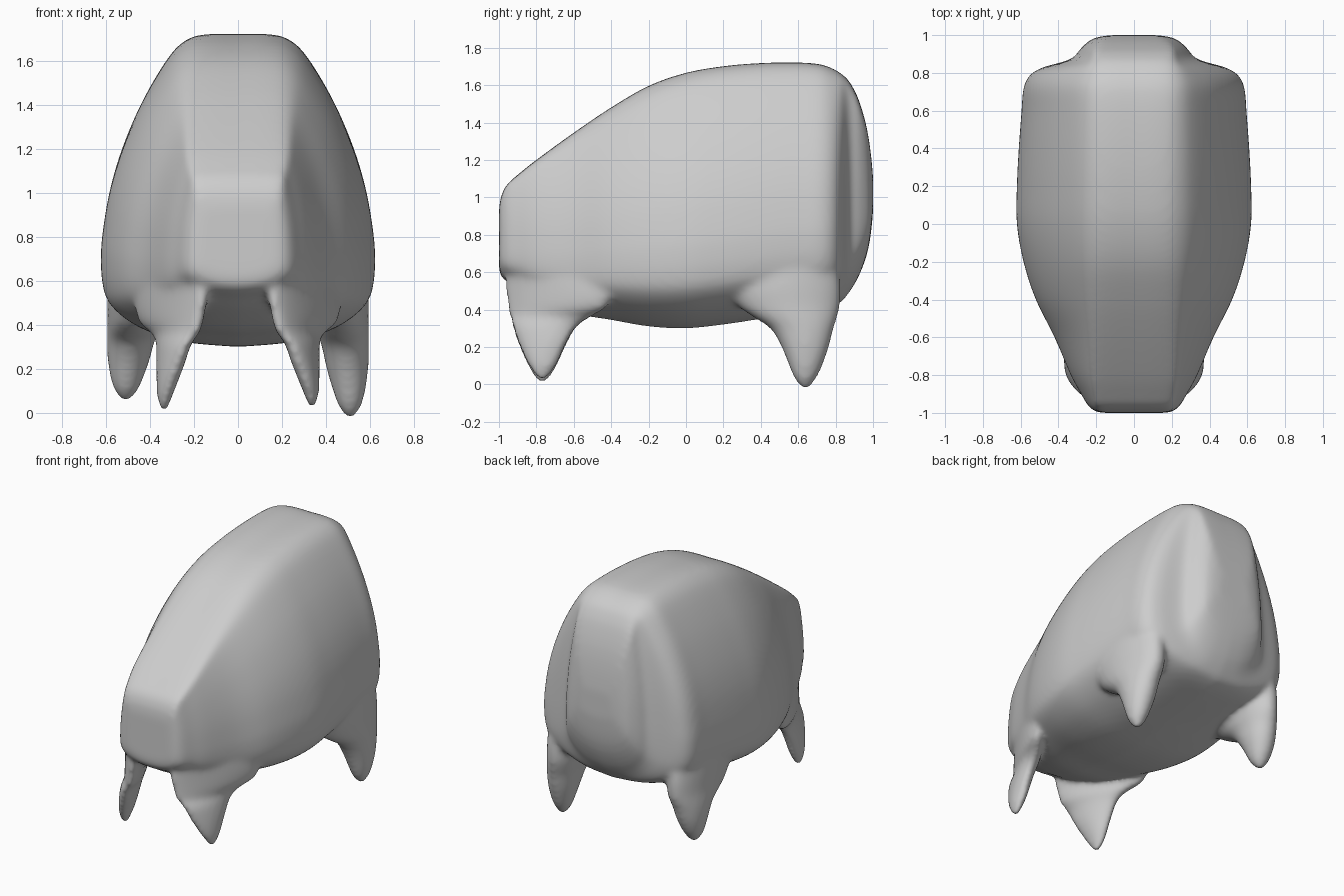
import bpy
import bmesh
import math
from mathutils import Vector

cube = bpy.data.objects.get("Cube")
if cube:
    bpy.data.objects.remove(cube, do_unlink=True)


def spline(points, steps):
    """Smooth curve through points with any number of components."""
    pts = [Vector(p) for p in points]
    last = len(pts) - 1
    curve = []
    for i in range(last):
        a, b = pts[i], pts[i + 1]
        ta = (b - pts[max(i - 1, 0)]) / 2
        tb = (pts[min(i + 2, last)] - a) / 2
        for s in range(steps):
            t = s / steps
            u = 1 - t
            curve.append(a * (u * u * (1 + 2 * t)) + ta * (t * u * u)
                         + b * (t * t * (3 - 2 * t)) - tb * (t * t * u))
    return curve + [pts[-1]]


def loft(bm, rings):
    """Closed skin over a row of equal rings."""
    rows = [[bm.verts.new(co) for co in ring] for ring in rings]
    count = len(rows[0])
    for a, b in zip(rows, rows[1:]):
        for i in range(count):
            j = (i + 1) % count
            bm.faces.new((a[i], a[j], b[j], b[i]))
    bm.faces.new(rows[0])
    bm.faces.new(rows[-1])


# Upper flank: (height share, blend from roof width to full width)
FLANK = [(.985, .01), (.93, .23), (.79, .53), (.64, .76), (.5, .905), (.36, .985), (.28, 1)]
# Underside: (height share, share of full width)
UNDER = [(.21, .99), (.15, .95), (.095, .83), (.05, .65), (.015, .38), (0, 0)]


def body_ring(station):
    y, low, high, roof, width = station
    half = [(0, 1), (roof * .6, 1)]
    half += [(roof + (width - roof) * f, t) for t, f in FLANK]
    half += [(width * f, t) for t, f in UNDER]
    side = spline(half, 4)
    outline = list(side) + [Vector((-p.x, p.y)) for p in reversed(side[1:-1])]
    return [(p.x, y, low + (high - low) * p.y) for p in outline]


# Body stations: y, underside, roof, roof half width, full half width
BODY = [
    (-1, .62, .93, .15, .17), (-.99, .58, 1, .19, .21), (-.96, .55, 1.065, .2, .245),
    (-.9, .52, 1.12, .21, .28), (-.8, .46, 1.2, .22, .335), (-.6, .38, 1.345, .22, .42),
    (-.4, .345, 1.48, .22, .52), (-.2, .31, 1.595, .22, .585), (0, .3, 1.665, .22, .62),
    (.2, .32, 1.7, .22, .62), (.4, .35, 1.717, .22, .61), (.6, .38, 1.72, .22, .595),
    (.72, .4, 1.71, .22, .585), (.79, .42, 1.685, .21, .55), (.83, .44, 1.66, .21, .48),
    (.86, .475, 1.635, .2, .37), (.885, .51, 1.6, .2, .315), (.92, .57, 1.53, .2, .29),
    (.96, .67, 1.4, .18, .25), (.985, .78, 1.26, .15, .21), (1, .92, 1.11, .1, .13),
]

# Leg levels: z, centre x, half thickness, front y, back y, outward slant
FRONT_LEG = [
    (-.02, .335, .015, -.79, -.75, 0), (.03, .335, .03, -.825, -.71, .1),
    (.1, .325, .043, -.86, -.675, .15), (.2, .308, .055, -.9, -.635, .25),
    (.3, .293, .06, -.93, -.58, .3), (.36, .285, .065, -.945, -.5, .4),
    (.42, .305, .075, -.955, -.42, .48), (.55, .3, .08, -.965, -.4, .5),
    (.8, .27, .07, -.94, -.5, .45),
]
BACK_LEG = [
    (-.02, .51, .02, .62, .66, 0), (.03, .508, .052, .58, .695, 0),
    (.1, .505, .074, .55, .73, 0), (.2, .497, .095, .51, .765, 0),
    (.3, .488, .107, .45, .79, 0), (.36, .478, .117, .36, .81, 0),
    (.43, .468, .125, .27, .825, 0), (.55, .465, .127, .22, .825, 0),
    (.8, .45, .12, .35, .79, 0),
]


def leg(bm, levels, side, lift):
    """Tapered leg flaring into the flank; lift raises only the foot."""
    rings = []
    for z, middle, thick, front, back, slant in spline(levels, 4):
        z += lift * max(0, 1 - max(z, 0) / .4)
        ring = []
        for k in range(32):
            angle = k * math.tau / 32
            dy = (back - front) / 2 * math.sin(angle)
            x = middle + thick * math.cos(angle) + slant * dy
            ring.append((side * x, (front + back) / 2 + dy, z))
        rings.append(ring)
    loft(bm, rings)


# Body and four legs in one mesh
bm = bmesh.new()
loft(bm, [body_ring(s) for s in spline(BODY, 4)])
leg(bm, FRONT_LEG, 1, .045)
leg(bm, FRONT_LEG, -1, .03)
leg(bm, BACK_LEG, 1, 0)
leg(bm, BACK_LEG, -1, .075)
bmesh.ops.recalc_face_normals(bm, faces=bm.faces)
mesh = bpy.data.meshes.new("four_legged_body")
bm.to_mesh(mesh)
bm.free()
body = bpy.data.objects.new("four_legged_body", mesh)
bpy.context.collection.objects.link(body)

# Fuse the parts and soften the joins
fuse = body.modifiers.new("fuse", 'REMESH')
fuse.mode = 'VOXEL'
fuse.voxel_size = .016
fuse.use_smooth_shade = True
soften = body.modifiers.new("soften", 'SMOOTH')
soften.factor = .5
soften.iterations = 16

# Plain grey
grey = bpy.data.materials.new("light_grey")
grey.use_nodes = True
grey.diffuse_color = (.61, .61, .61, 1)
grey.node_tree.nodes["Principled BSDF"].inputs["Base Color"].default_value = (.61, .61, .61, 1)
mesh.materials.append(grey)
